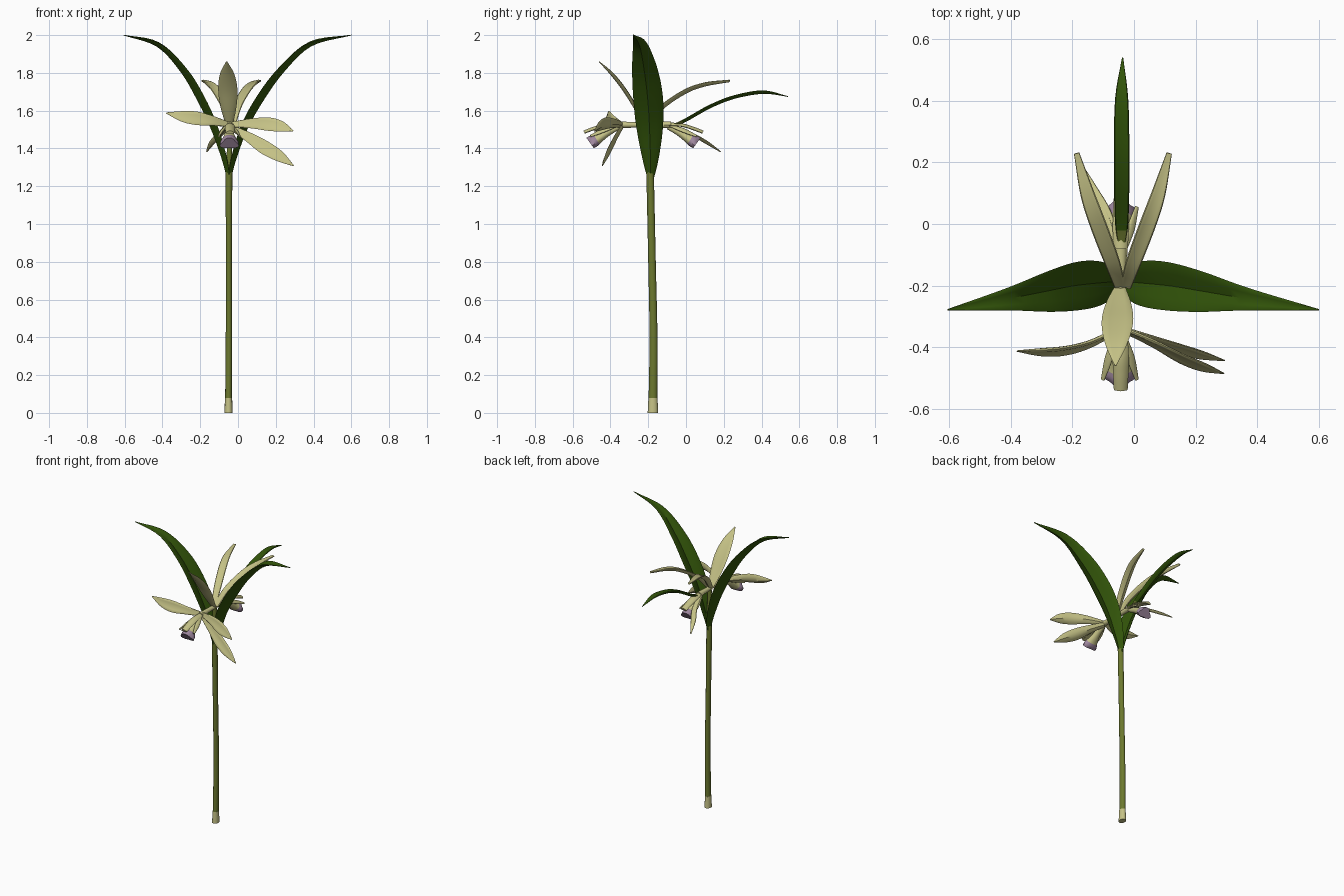
import bpy, bmesh, math
from mathutils import Vector

if "Cube" in bpy.data.objects:
    bpy.data.objects.remove(bpy.data.objects["Cube"])

def material(name, rgb):
    m = bpy.data.materials.new(name)
    m.diffuse_color = (*rgb, 1)
    m.use_nodes = True
    m.node_tree.nodes["Principled BSDF"].inputs["Base Color"].default_value = m.diffuse_color
    return m

LEAF = material("leaf green", (0.033, 0.092, 0.003))
STEM = material("stem olive", (0.15, 0.19, 0.028))
CREAM = material("petal cream", (0.56, 0.54, 0.24))
PURPLE = material("lip purple", (0.34, 0.24, 0.34))

def smooth_path(rows, steps):
    """Catmull-Rom through rows of (x, y, z, half sizes...)."""
    P = [Vector(r) for r in rows]
    P = [2 * P[0] - P[1]] + P + [2 * P[-1] - P[-2]]
    out = []
    for i in range(1, len(P) - 2):
        a, b, c, d = P[i - 1:i + 3]
        for k in range(steps):
            t = k / steps
            out.append(0.5 * (2 * b + (c - a) * t + (2 * a - 5 * b + 4 * c - d) * t * t
                              + (3 * b - a - 3 * c + d) * t ** 3))
    return out + [P[-2]]

def sweep(name, rows, normal, mats, fold=0.0, sides=12, steps=5, second_from=None, lobes=0.0):
    """Sweep an ellipse (half width, half thickness in rows) along a path; fold bends it to a V."""
    path = smooth_path([Vector(r) for r in rows], steps)
    pos = [Vector(p[:3]) for p in path]
    bm = bmesh.new()
    rings = []
    last = len(path) - 1
    for i, p in enumerate(path):
        T = (pos[min(i + 1, last)] - pos[max(i - 1, 0)]).normalized()
        n = Vector(normal)
        N = (n - T * n.dot(T)).normalized()
        S = N.cross(T)
        w, h = max(p[3], 0.002), max(p[4], 0.002)
        ring = []
        for k in range(sides):
            a = 2 * math.pi * k / sides
            scallop = 1 + lobes * (i / last) ** 3 * math.cos(3 * a + math.pi / 2)
            u, v = w * math.cos(a) * scallop, h * math.sin(a) * scallop
            ring.append(bm.verts.new(pos[i] + S * u + N * (v + fold * abs(u))))
        rings.append(ring)
    for i in range(last):
        for k in range(sides):
            q = (k + 1) % sides
            f = bm.faces.new((rings[i][k], rings[i][q], rings[i + 1][q], rings[i + 1][k]))
            if second_from is not None and i / last >= second_from:
                f.material_index = 1
    bm.faces.new(rings[0])
    end = bm.faces.new(rings[-1])
    end.material_index = 1 if second_from is not None else 0
    bmesh.ops.recalc_face_normals(bm, faces=bm.faces)
    me = bpy.data.meshes.new(name)
    bm.to_mesh(me)
    bm.free()
    for m in mats:
        me.materials.append(m)
    ob = bpy.data.objects.new(name, me)
    bpy.context.collection.objects.link(ob)
    bpy.context.view_layer.objects.active = ob
    ob.select_set(True)
    bpy.ops.object.shade_smooth_by_angle(angle=math.radians(40))
    ob.select_set(False)
    return ob

def blade(name, pts, widths, normal, mats, fold=0.2, thick=0.008, second_from=None):
    rows = [(*p, w / 2, min(thick, w / 3)) for p, w in zip(pts, widths)]
    return sweep(name, rows, normal, mats, fold, second_from=second_from)

# stem, pale cut foot and flower stalks
sweep("stem_foot", [(-.05, -.175, 0, .022, .028), (-.05, -.175, .08, .019, .024)],
      (0, 1, 0), [CREAM])
sweep("stem", [(-.05, -.175, .075, .018, .023), (-.048, -.172, .4, .017, .021),
               (-.048, -.18, .8, .016, .02), (-.048, -.19, 1.27, .018, .02)], (0, 1, 0), [STEM])
sweep("flower_stalk", [(-.048, -.19, 1.25, .017, .017), (-.045, -.195, 1.4, .014, .014),
                       (-.043, -.2, 1.53, .015, .015)], (0, 1, 0), [STEM])
sweep("flower_crossbar", [(-.043, -.36, 1.525, .02, .018), (-.043, -.225, 1.525, .015, .014),
                          (-.043, -.08, 1.525, .02, .018)], (0, 0, 1), [CREAM])

# two tall side leaves: (x, z) for each, sharing y and width
leaf_y = [-.187, -.188, -.193, -.202, -.22, -.245, -.278]
leaf_w = [.035, .09, .143, .157, .132, .07, .004]
left = [(-.05, 1.24), (-.08, 1.35), (-.138, 1.51), (-.21, 1.66), (-.298, 1.81), (-.425, 1.945), (-.605, 2.0)]
right = [(-.045, 1.24), (-.015, 1.35), (.045, 1.51), (.13, 1.66), (.238, 1.81), (.385, 1.948), (.60, 2.0)]
for name, xz, s in (("left_leaf", left, 1), ("right_leaf", right, -1)):
    blade(name, [(x, y, z) for (x, z), y in zip(xz, leaf_y)], leaf_w, (.7 * s, 0, .7), [LEAF], .42)

# narrow back leaf on a short olive stalk
blade("back_leaf", [(-.04, -.07, 1.52), (-.04, 0, 1.55), (-.04, .13, 1.622), (-.04, .26, 1.672),
                    (-.04, .41, 1.697), (-.037, .54, 1.675)],
      [.02, .042, .05, .05, .042, .004], (0, 0, 1), [STEM, LEAF], .3, second_from=.16)

# upright sepal leaning to the front
blade("upper_sepal", [(-.045, -.2, 1.51), (-.05, -.265, 1.61), (-.054, -.325, 1.705),
                      (-.058, -.39, 1.79), (-.06, -.46, 1.86)],
      [.03, .082, .102, .075, .006], (0, .7, .7), [CREAM], .2)

# pair of petals arching to the back
for name, s in (("left_arching_petal", -1), ("right_arching_petal", 1)):
    pts = [(.01, -.2, 1.53), (.035, -.12, 1.62), (.08, 0, 1.70), (.115, .1, 1.737), (.15, .23, 1.757)]
    blade(name, [(-.036 + s * x, y, z) for x, y, z in pts], [.035, .05, .054, .046, .018],
          (0, -.3, 1), [CREAM], .4, .009)

# spreading petals of the front flower
petal_w = [.03, .055, .075, .06, .006]
tilt = (0, -1, .35)
blade("left_petal", [(-.05, -.34, 1.525), (-.14, -.383, 1.545), (-.22, -.403, 1.556),
                     (-.295, -.41, 1.567), (-.38, -.412, 1.588)], petal_w, tilt, [CREAM], .3)
blade("right_petal", [(-.035, -.34, 1.525), (.07, -.385, 1.53), (.16, -.43, 1.525),
                      (.23, -.46, 1.512), (.292, -.485, 1.492)], petal_w, tilt, [CREAM], .3)
blade("lower_right_petal", [(-.035, -.34, 1.51), (.06, -.37, 1.455), (.14, -.395, 1.402),
                            (.22, -.42, 1.355), (.294, -.443, 1.308)], petal_w, tilt, [CREAM], .3)
# drooping petal of the back flower
blade("back_petal", [(-.055, -.08, 1.52), (-.09, .03, 1.475), (-.135, .11, 1.43), (-.165, .182, 1.383)],
      [.03, .036, .034, .008], (0, .5, 1), [CREAM], .3)

# hood and trumpet lip, front and mirrored to the back
for side, s in (("front", -1), ("back", 1)):
    Y = lambda d: -.225 + s * d
    blade(side + "_hood", [(-.043, Y(.11), 1.53), (-.043, Y(.2), 1.525), (-.043, Y(.26), 1.508),
                           (-.043, Y(.315), 1.487)], [.04, .052, .05, .045], (0, 0, 1), [CREAM], -.25)
    sweep(side + "_lip", [(-.046, Y(.13), 1.515, .015, .014), (-.046, Y(.19), 1.485, .022, .02),
                          (-.046, Y(.235), 1.455, .034, .026), (-.046, Y(.263), 1.437, .047, .034),
                          (-.046, Y(.28), 1.425, .046, .033)],
          (0, 0, 1), [CREAM, PURPLE], sides=18, second_from=.6, lobes=.2)
    # small side lobes of the lip
    for t in (-1, 1):
        blade(side + "_lip_lobe", [(-.046 + t * .015, Y(.14), 1.52), (-.046 + t * .035, Y(.21), 1.495),
                                   (-.046 + t * .055, Y(.28), 1.465)], [.015, .03, .014],
              (t * .6, 0, .8), [CREAM], .1)
